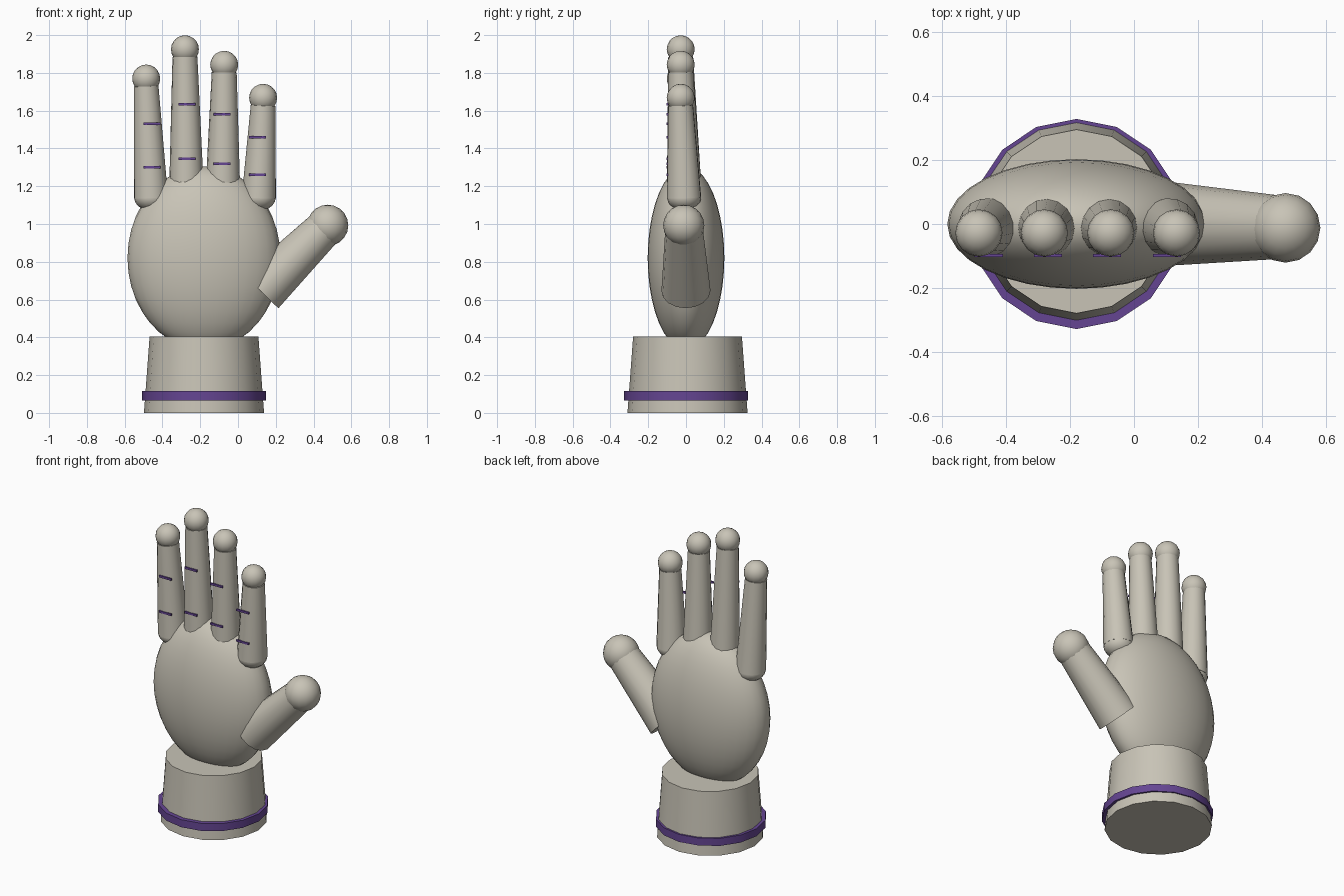
import bpy
from mathutils import Vector

if "Cube" in bpy.data.objects:
    bpy.data.objects.remove(bpy.data.objects["Cube"])


def material(name, rgb):
    m = bpy.data.materials.new(name)
    m.diffuse_color = (*rgb, 1)
    m.use_nodes = True
    m.node_tree.nodes["Principled BSDF"].inputs["Base Color"].default_value = m.diffuse_color
    return m


BEIGE = material("warm beige", (0.58, 0.55, 0.47))
PURPLE = material("purple", (0.13, 0.06, 0.29))


def finish(name, mat, angle=0.7):
    ob = bpy.context.object
    ob.name = name
    ob.data.materials.append(mat)
    bpy.ops.object.transform_apply(location=False, rotation=False, scale=True)
    bpy.ops.object.shade_smooth_by_angle(angle=angle)
    return ob


def ball(name, center, radii, segments=16, rings=10):
    bpy.ops.mesh.primitive_uv_sphere_add(segments=segments, ring_count=rings, location=center)
    bpy.context.object.scale = radii
    return finish(name, BEIGE)


def taper(name, a, b, r1, r2, mat=BEIGE, sides=16):
    """Tapered cylinder from point a to point b."""
    a, b = Vector(a), Vector(b)
    d = b - a
    bpy.ops.mesh.primitive_cone_add(vertices=sides, radius1=r1, radius2=r2, depth=d.length,
                                    location=(a + b) / 2,
                                    rotation=d.to_track_quat('Z', 'Y').to_euler())
    return finish(name, mat)


# Wrist cuff with its purple band
taper("cuff", (-0.18, 0.008, 0), (-0.18, 0.008, 0.405), 0.318, 0.288)
taper("cuff_band", (-0.18, 0, 0.066), (-0.18, 0, 0.115), 0.329, 0.329, PURPLE)

# Palm
ball("palm", (-0.18, 0, 0.82), (0.405, 0.203, 0.485), 32, 20)

# Fingers: base x, base z, tip x, tip z, crease x, crease heights
fingers = [
    ("outer", -0.46, 1.14, -0.486, 1.770, -0.455, (1.30, 1.53)),
    ("long", -0.273, 1.20, -0.281, 1.925, -0.27, (1.345, 1.635)),
    ("middle", -0.08, 1.20, -0.073, 1.843, -0.085, (1.32, 1.58)),
    ("inner", 0.11, 1.14, 0.133, 1.668, 0.103, (1.26, 1.46)),
]
for label, bx, bz, tx, tz, cx, creases in fingers:
    base, tip = (bx, -0.01, bz), (tx, -0.028, tz)
    taper(label + "_finger", base, (tx, -0.028, tz - 0.04), 0.091, 0.066)
    ball(label + "_finger_base", base, (0.09, 0.09, 0.07))
    ball(label + "_fingertip", tip, (0.074,) * 3)
    # Thin joint creases on the palm side
    for i, z in enumerate(creases):
        bpy.ops.mesh.primitive_cube_add(size=1, location=(cx, -0.0985, z))
        bpy.context.object.scale = (0.088, 0.009, 0.013)
        finish(f"{label}_crease_{i + 1}", PURPLE)

# Thumb
taper("thumb", (0.123, 0, 0.647), (0.45, -0.01, 0.97), 0.13, 0.1)
ball("thumb_tip", (0.475, -0.012, 0.993), (0.109,) * 3)
